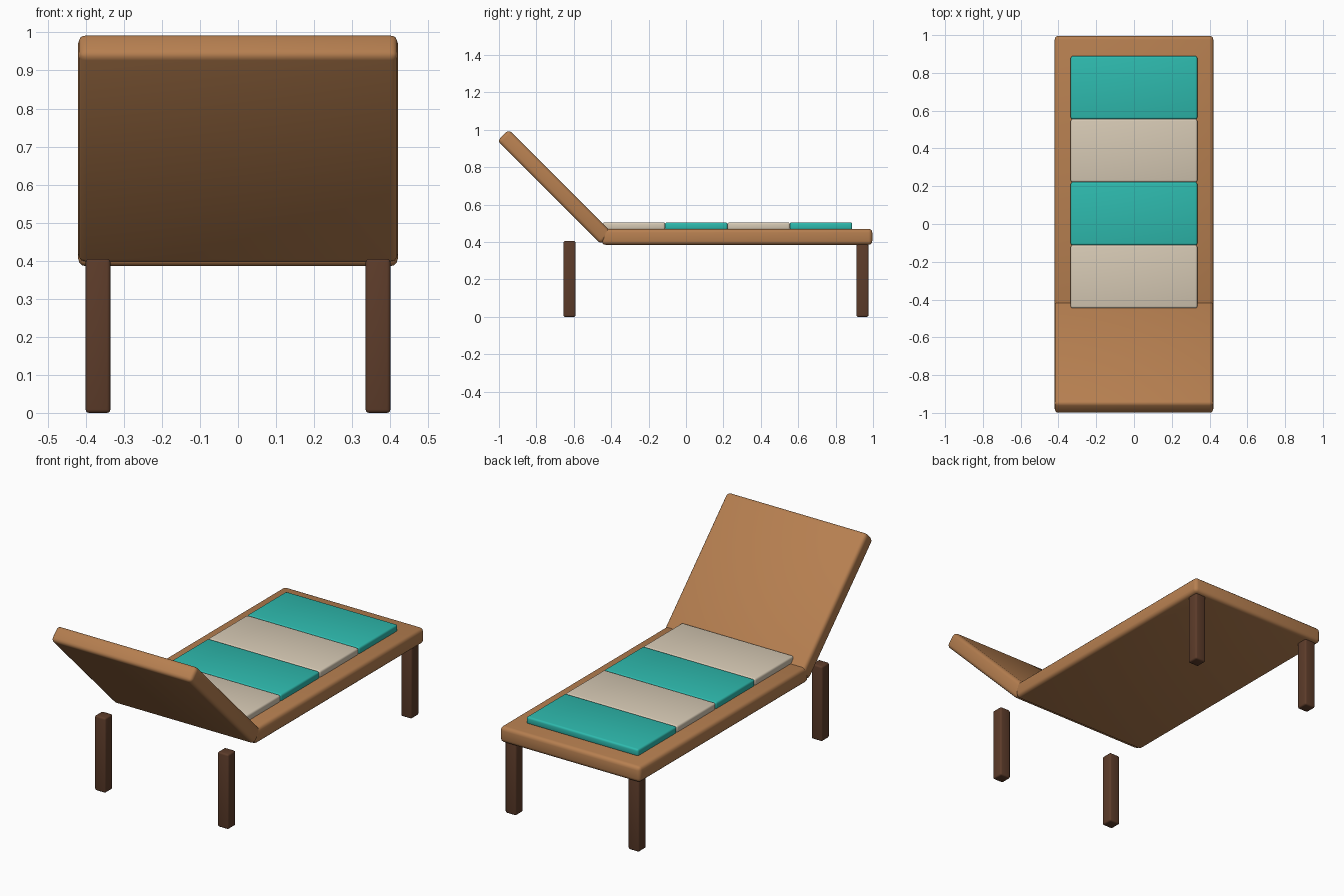
import bpy
import math

if "Cube" in bpy.data.objects:
    bpy.data.objects.remove(bpy.data.objects["Cube"])


def material(name, rgb):
    """Flat colour from 0-255 sRGB values, stored as linear."""
    lin = [((c / 255 + 0.055) / 1.055) ** 2.4 for c in rgb]
    m = bpy.data.materials.new(name)
    m.diffuse_color = (*lin, 1)
    m.use_nodes = True
    m.node_tree.nodes["Principled BSDF"].inputs["Base Color"].default_value = m.diffuse_color
    return m


WOOD = material("warm wood", (182, 127, 80))
DARK = material("dark wood", (93, 60, 42))
TEAL = material("teal fabric", (46, 186, 174))
BEIGE = material("beige fabric", (214, 201, 180))


def block(name, centre, size, bevel, mat, tilt=0):
    """Rounded box, optionally tilted about x."""
    bpy.ops.mesh.primitive_cube_add(size=1, location=centre)
    ob = bpy.context.object
    ob.name = name
    ob.scale = size
    bpy.ops.object.transform_apply(location=False, rotation=False, scale=True)
    ob.rotation_euler.x = tilt
    ob.data.materials.append(mat)
    mod = ob.modifiers.new("rounding", 'BEVEL')
    mod.width = bevel
    mod.segments = 3
    bpy.ops.object.modifier_apply(modifier=mod.name)
    bpy.ops.object.shade_smooth_by_angle(angle=math.radians(35))
    return ob


# Flat bed and reclined back
block("seat", (0, 0.273, 0.428), (0.84, 1.446, 0.085), 0.02, WOOD)
block("backrest", (0, -0.702, 0.695), (0.84, 0.78, 0.085), 0.02, WOOD,
      math.radians(-45))

# Striped cushions
for i in range(4):
    block(f"cushion_{i + 1}", (0, -0.2785 + i * 0.3335, 0.485),
          (0.67, 0.3335, 0.04), 0.01, TEAL if i % 2 else BEIGE)

# Legs
for end, y in (("head", -0.623), ("foot", 0.943)):
    for side, x in (("left", -0.368), ("right", 0.368)):
        block(f"{end}_leg_{side}", (x, y, 0.2025), (0.065, 0.065, 0.405),
              0.009, DARK)
